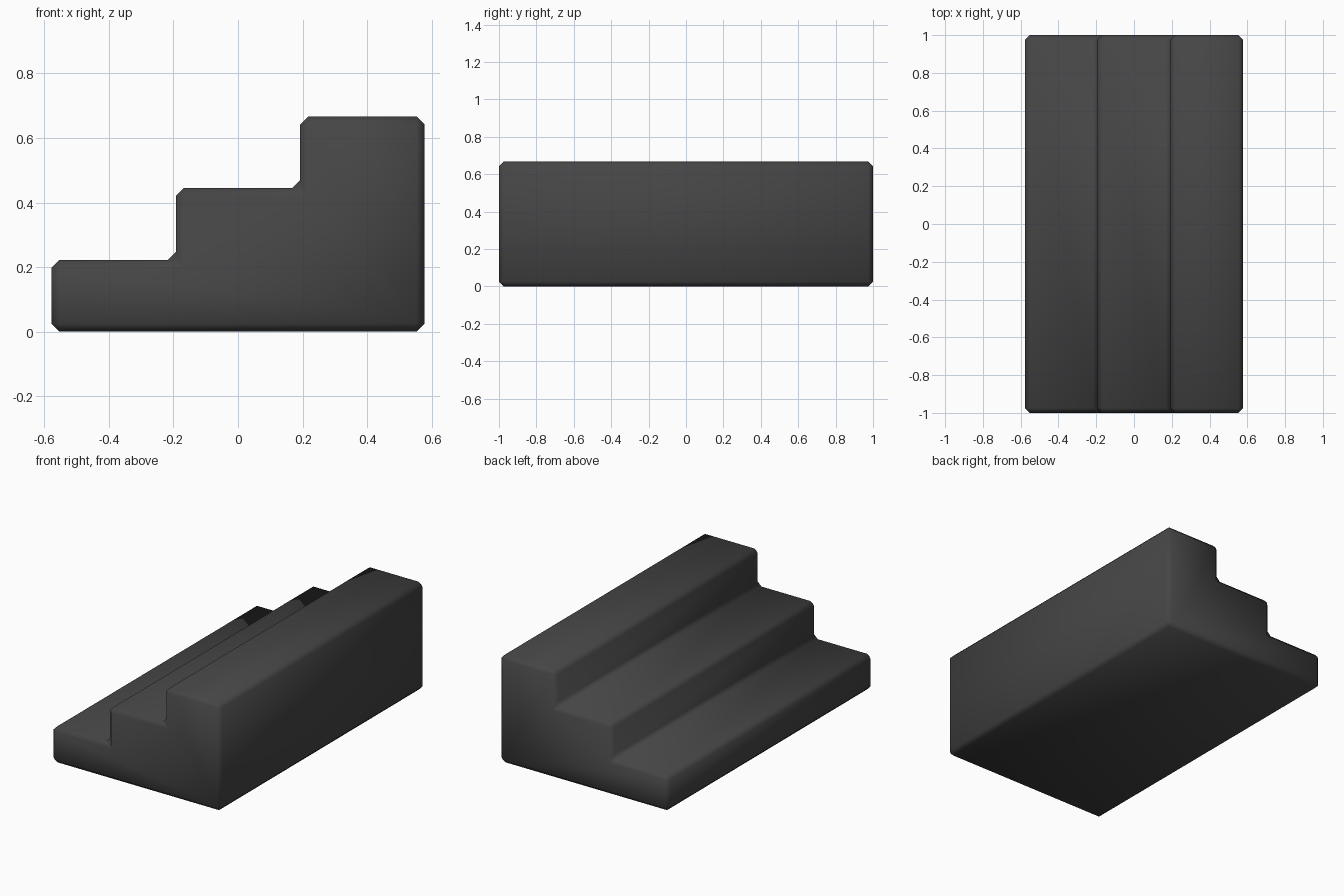
import bpy, bmesh

if "Cube" in bpy.data.objects:
    bpy.data.objects.remove(bpy.data.objects["Cube"])

# Colour
grey = bpy.data.materials.new("charcoal grey")
grey.diffuse_color = (0.06, 0.06, 0.06, 1)
grey.use_nodes = True
grey.node_tree.nodes["Principled BSDF"].inputs["Base Color"].default_value = grey.diffuse_color

W, H, STEPS = 1.156, 0.667, 3
run, rise = W / STEPS, H / STEPS

# Stair profile in the x-z plane
profile = [(W / 2, 0), (W / 2, H)]
for i in range(STEPS - 1, -1, -1):
    x = -W / 2 + i * run
    profile += [(x, (i + 1) * rise), (x, i * rise)]
    
# Extrude the profile along y
bm = bmesh.new()
face = bm.faces.new([bm.verts.new((x, -1, z)) for x, z in profile])
ext = bmesh.ops.extrude_face_region(bm, geom=[face])
moved = [v for v in ext["geom"] if isinstance(v, bmesh.types.BMVert)]
bmesh.ops.translate(bm, verts=moved, vec=(0, 2, 0))
bmesh.ops.recalc_face_normals(bm, faces=bm.faces)

# Single chamfer on every edge, shaded smooth
bmesh.ops.bevel(bm, geom=bm.edges[:], offset=0.025, offset_type='OFFSET',
                segments=1, profile=0.5, affect='EDGES')
bmesh.ops.recalc_face_normals(bm, faces=bm.faces)
for f in bm.faces:
    f.smooth = True

mesh = bpy.data.meshes.new("stair_block")
bm.to_mesh(mesh)
bm.free()
mesh.materials.append(grey)
obj = bpy.data.objects.new("stair_block", mesh)
bpy.context.collection.objects.link(obj)
